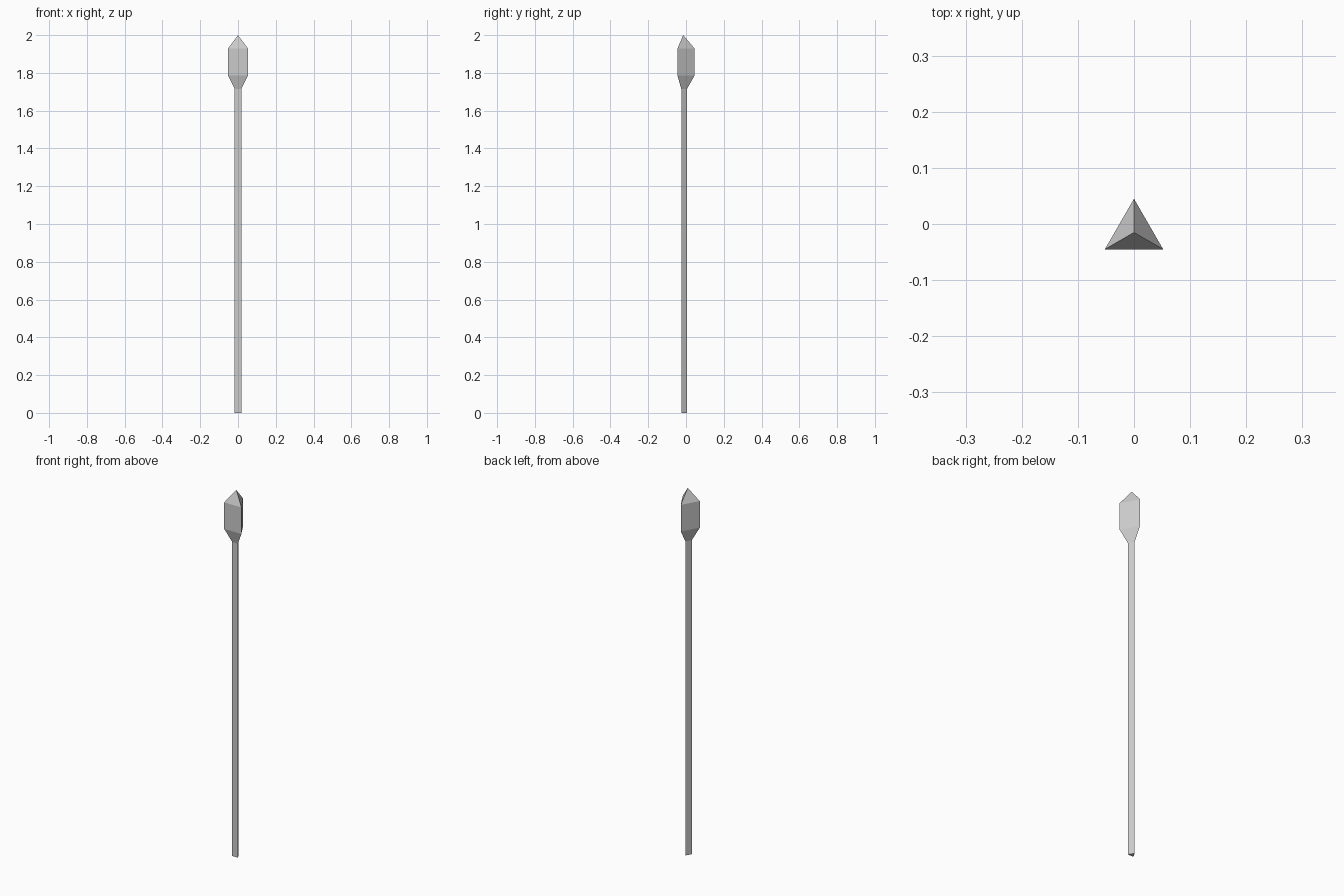
import bpy, bmesh
from math import sin, cos, tau

if "Cube" in bpy.data.objects:
    bpy.data.objects.remove(bpy.data.objects["Cube"])

AXIS_Y = -0.015   # the triangle's centroid sits off the bounding-box centre


def loft(name, profile, cap_bottom=False):
    """Three-sided loft through (radius, z) stations; radius 0 makes a tip."""
    bm = bmesh.new()
    rings = []
    for r, z in profile:
        count = 3 if r else 1
        rings.append([bm.verts.new((r * -sin(tau * i / 3),
                                    AXIS_Y + r * cos(tau * i / 3), z))
                      for i in range(count)])
    for low, high in zip(rings, rings[1:]):
        for i in range(3):
            j = (i + 1) % 3
            top = [high[j], high[i]] if len(high) == 3 else [high[0]]
            bm.faces.new([low[i], low[j]] + top)
    if cap_bottom:
        bm.faces.new(rings[0][::-1])
    mesh = bpy.data.meshes.new(name)
    bm.to_mesh(mesh)
    bm.free()
    obj = bpy.data.objects.new(name, mesh)
    bpy.context.collection.objects.link(obj)
    return obj


# Long triangular shaft
loft("shaft", [(0.02, 0), (0.02, 1.715)], cap_bottom=True)

# Head: flared neck, straight body, pointed tip
loft("head", [(0.02, 1.715), (0.06, 1.785), (0.06, 1.93), (0, 2.0)])
